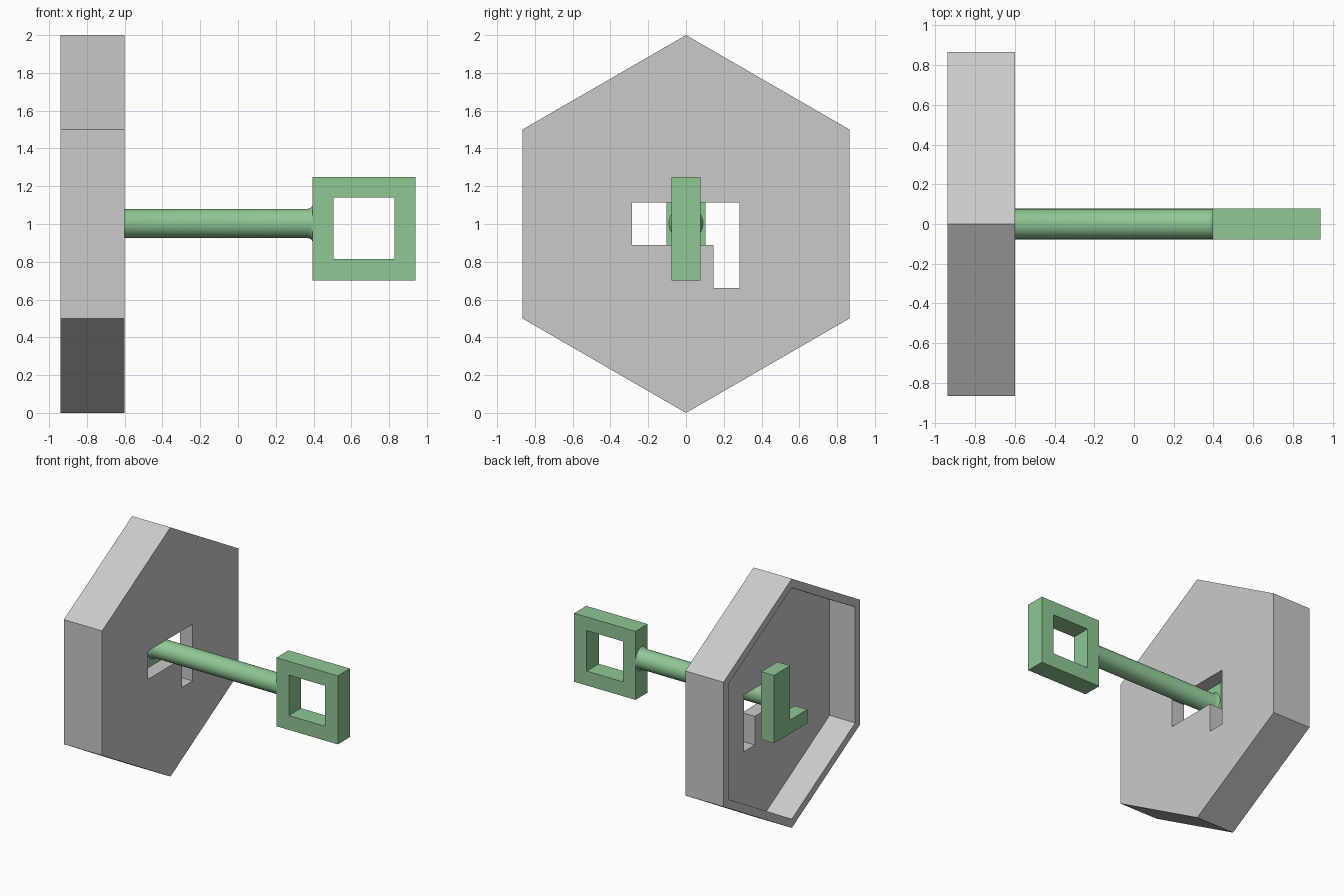
import bpy
import bmesh
from math import radians, sin, cos, tau

cube = bpy.data.objects.get("Cube")
if cube:
    bpy.data.objects.remove(cube, do_unlink=True)


def material(name, colour):
    mat = bpy.data.materials.new(name)
    mat.use_nodes = True
    mat.diffuse_color = colour
    mat.node_tree.nodes["Principled BSDF"].inputs["Base Color"].default_value = colour
    return mat


grey = material("plain grey", (0.59, 0.59, 0.59, 1))
green = material("soft green", (0.28, 0.57, 0.30, 1))


def loft(name, rings, mat):
    """Join closed rings of points into a capped solid."""
    bm = bmesh.new()
    loops = [[bm.verts.new(p) for p in ring] for ring in rings]
    for a, b in zip(loops, loops[1:]):
        for i in range(len(a)):
            j = (i + 1) % len(a)
            bm.faces.new((a[i], a[j], b[j], b[i]))
    bm.faces.new(loops[0])
    bm.faces.new(loops[-1])
    bmesh.ops.recalc_face_normals(bm, faces=bm.faces)
    mesh = bpy.data.meshes.new(name)
    bm.to_mesh(mesh)
    bm.free()
    mesh.materials.append(mat)
    obj = bpy.data.objects.new(name, mesh)
    bpy.context.collection.objects.link(obj)
    return obj


def prism(name, profile, x0, x1, mat):
    """Extrude a (y, z) profile along x."""
    return loft(name, [[(x, y, z) for y, z in profile] for x in (x0, x1)], mat)


def rect(y0, y1, z0, z1):
    return [(y0, z0), (y1, z0), (y1, z1), (y0, z1)]


def hexagon(radius):
    return [(radius * sin(i * tau / 6), 1 + radius * cos(i * tau / 6)) for i in range(6)]


def activate(obj):
    bpy.ops.object.select_all(action='DESELECT')
    obj.select_set(True)
    bpy.context.view_layer.objects.active = obj


def cut(obj, cutter):
    cutter.hide_render = True
    mod = obj.modifiers.new("cut", 'BOOLEAN')
    mod.operation = 'DIFFERENCE'
    mod.solver = 'EXACT'
    mod.object = cutter
    activate(obj)
    bpy.ops.object.modifier_apply(modifier=mod.name)
    bpy.data.objects.remove(cutter, do_unlink=True)


# Hexagonal housing, hollow from behind, with an L-shaped keyhole
housing = prism("lock_housing", hexagon(1), -0.94, -0.60, grey)
cut(housing, prism("hollow_cutter", hexagon(0.928), -1.1, -0.713, grey))
keyhole = [(-0.285, 0.89), (0.145, 0.89), (0.145, 0.66),
           (0.282, 0.66), (0.282, 1.115), (-0.285, 1.115)]
cut(housing, prism("keyhole_cutter", keyhole, -0.9, -0.4, grey))

# Square key handle with a square opening
handle = prism("key_handle", rect(-0.077, 0.077, 0.70, 1.25), 0.395, 0.94, green)
cut(handle, prism("handle_cutter", rect(-0.3, 0.3, 0.815, 1.14), 0.505, 0.828, green))

# Round key shaft, flared where it meets the bit and the handle
stations = [(-0.75, 0.10, 0.10), (-0.735, 0.085, 0.085), (-0.71, 0.077, 0.077),
            (0.37, 0.077, 0.077), (0.387, 0.077, 0.084), (0.396, 0.077, 0.097)]
SIDES = 48
shaft = loft("key_shaft", [[(x, ry * cos(i * tau / SIDES), 1.003 + rz * sin(i * tau / SIDES))
                            for i in range(SIDES)] for x, ry, rz in stations], green)
activate(shaft)
bpy.ops.object.shade_smooth_by_angle(angle=radians(35))

# L-shaped key bit inside the housing
bit = [(0.103, 0.695), (0.103, 1.24), (-0.103, 1.24),
       (-0.103, 0.805), (-0.32, 0.805), (-0.32, 0.695)]
prism("key_bit", bit, -0.853, -0.74, green)
